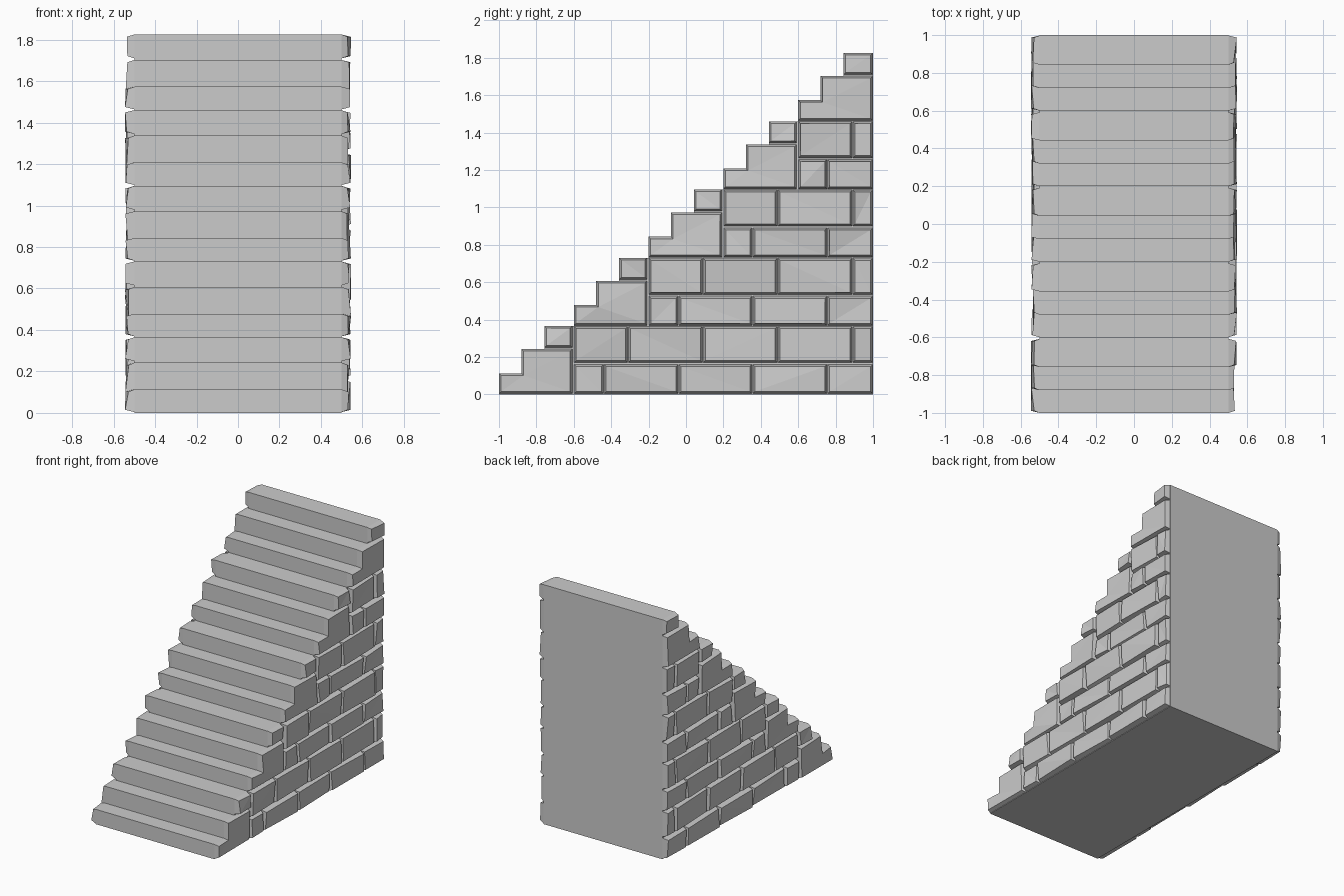
import bpy, bmesh, random

if "Cube" in bpy.data.objects:
    bpy.data.objects.remove(bpy.data.objects["Cube"])

random.seed(4)
HALF = 0.5                      # half width of the solid core
RUN, RISE, FLIGHTS = 0.4, 0.365, 5
STEPS = [(0.0, 0.113), (0.12, 0.242), (0.243, 0.365)]   # (front y, top z) in a flight


def finish(name, bm):
    mesh = bpy.data.meshes.new(name)
    bm.to_mesh(mesh)
    bm.free()
    obj = bpy.data.objects.new(name, mesh)
    bpy.context.collection.objects.link(obj)
    return obj


def rect(y0, y1, z0, z1):
    return [(y0, z0), (y1, z0), (y1, z1), (y0, z1)]


# Stair core: one stepped profile extruded across the width
def build_core():
    profile = [(1, 0), (-1, 0)]
    z = 0
    for k in range(FLIGHTS):
        for dy, dz in STEPS:
            y = -1 + RUN * k + dy
            if (y, z) != profile[-1]:
                profile.append((y, z))
            z = RISE * k + dz
            profile.append((y, z))
    profile.append((1, z))
    bm = bmesh.new()
    face = bm.faces.new([bm.verts.new((-HALF, y, z)) for y, z in profile])
    ext = bmesh.ops.extrude_face_region(bm, geom=[face])
    verts = [v for v in ext["geom"] if isinstance(v, bmesh.types.BMVert)]
    bmesh.ops.translate(bm, verts=verts, vec=(2 * HALF, 0, 0))
    bmesh.ops.recalc_face_normals(bm, faces=bm.faces)
    finish("stair_core", bm)


# Outlines (y, z) of every stone on a side wall
def wall_outlines():
    g = 0.004
    out = []
    for k in range(FLIGHTS):
        y, z = -1 + RUN * k, RISE * k
        end = y + RUN - 2 * g if k < FLIGHTS - 1 else 0.998
        # two-step end stone and the small stone above it
        out.append([(y, z + g), (end, z + g), (end, z + 0.242), (y + 0.12, z + 0.242),
                    (y + 0.12, z + 0.113), (y, z + 0.113)])
        out.append(rect(y + 0.243, end, z + 0.25, z + RISE))
        # two brick courses filling the wall behind them
        start = y + RUN
        for joints, z0, z1 in (((-0.44, -0.04, 0.355, 0.755), 0.0, 0.162),
                               ((-0.31, 0.09, 0.49, 0.89), 0.166, RISE)):
            if k == FLIGHTS - 1:
                continue
            cuts = [start] + [j for j in joints if j > start + 0.05] + [1.0]
            for a, b in zip(cuts, cuts[1:]):
                out.append(rect(a + g / 2, b - g / 2, z + z0 + g, z + z1 - g / 2))
    return out


# Bevelled, slightly uneven stones on one side
def build_wall(name, side):
    bm = bmesh.new()
    for outline in wall_outlines():
        face = bm.faces.new([bm.verts.new((HALF, y, z)) for y, z in outline])
        face.normal_update()
        bmesh.ops.inset_individual(bm, faces=[face], thickness=0.011, depth=0.036,
                                   use_even_offset=True)
        for v in face.verts:
            v.co.x += random.uniform(-0.010, 0.009)
    bmesh.ops.triangulate(bm, faces=[f for f in bm.faces if f.normal.x > 0.7])
    if side < 0:
        bmesh.ops.scale(bm, verts=bm.verts, vec=(-1, 1, 1))
        bmesh.ops.reverse_faces(bm, faces=bm.faces)
    finish(name, bm)


build_core()
build_wall("right_wall_stones", 1)
build_wall("left_wall_stones", -1)
